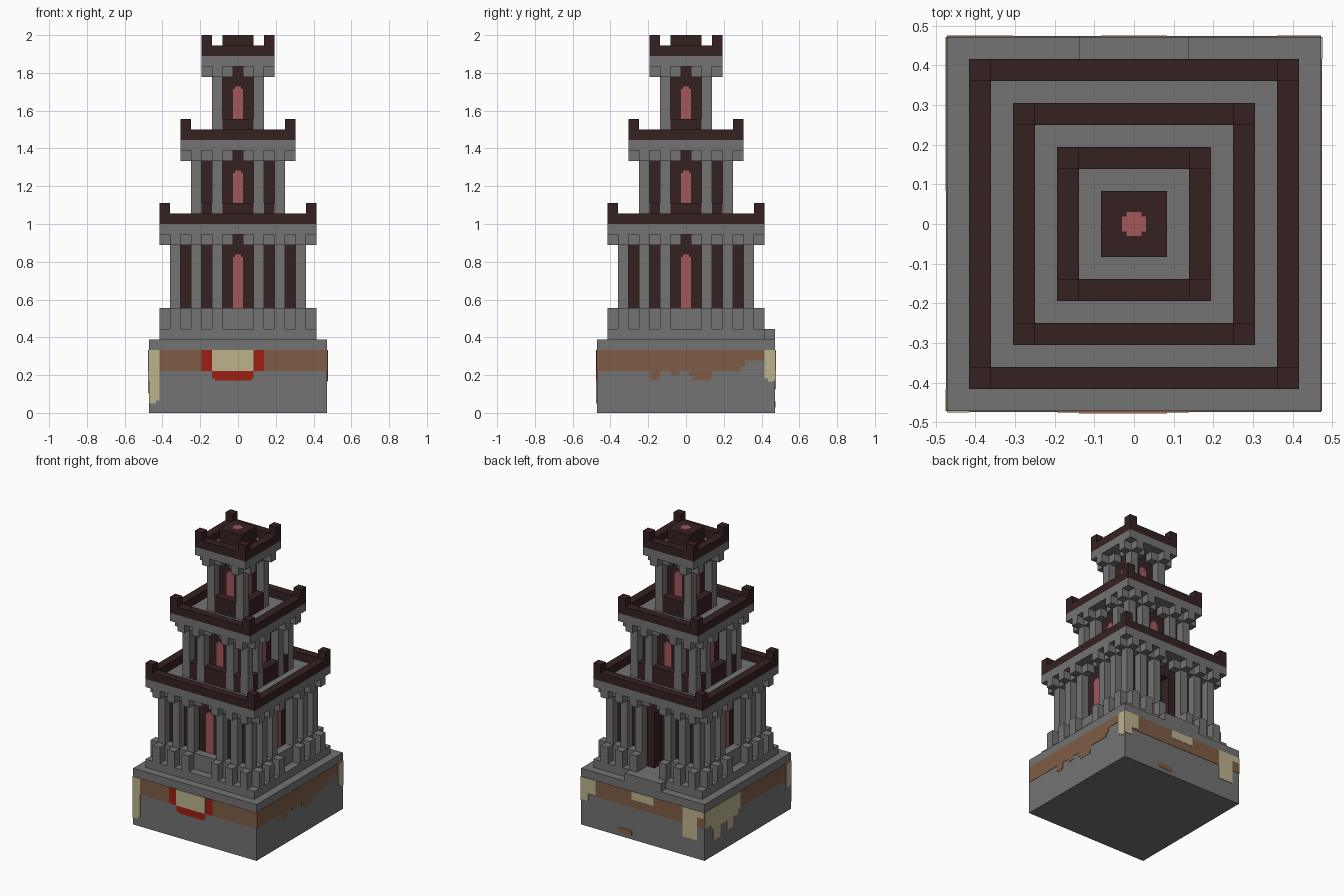
import bpy, bmesh, math
from mathutils import Matrix, Vector

cube = bpy.data.objects.get("Cube")
if cube:
    bpy.data.objects.remove(cube)

U = 1 / 18  # one block


def material(name, rgb):
    m = bpy.data.materials.new(name)
    m.use_nodes = True
    m.diffuse_color = (*rgb, 1)
    m.node_tree.nodes["Principled BSDF"].inputs["Base Color"].default_value = (*rgb, 1)
    return m


stone = material("grey stone", (0.172, 0.172, 0.172))
dark = material("dark brick", (0.036, 0.0155, 0.0155))
pink = material("pink glow", (0.36, 0.095, 0.105))
brown = material("brown stain", (0.21, 0.108, 0.06))
cream = material("cream paint", (0.51, 0.45, 0.27))
red = material("red paint", (0.34, 0.014, 0.006))


def build(name, mat, boxes):
    """One object from boxes (x0, x1, y0, y1, z0, z1, quarter turns), in blocks."""
    bm = bmesh.new()
    for x0, x1, y0, y1, z0, z1, k in boxes:
        mid = Vector((x0 + x1, y0 + y1, z0 + z1)) / 2
        mat4 = (Matrix.Scale(U, 4) @ Matrix.Rotation(k * math.pi / 2, 4, "Z")
                @ Matrix.Translation(mid) @ Matrix.Diagonal((x1 - x0, y1 - y0, z1 - z0, 1)))
        bmesh.ops.create_cube(bm, size=1, matrix=mat4)
    me = bpy.data.meshes.new(name)
    bm.to_mesh(me)
    bm.free()
    me.materials.append(mat)
    ob = bpy.data.objects.new(name, me)
    bpy.context.collection.objects.link(ob)
    return ob


def block(h, z0, z1):
    return (-h, h, -h, h, z0, z1, 0)


def plates(name, mat, side, dist, rects, thick=0.04):
    """Thin plates on a side: 0 front, 1 right, 2 back, 3 left."""
    return build(name, mat, [(a, b, -dist - thick, -dist + 0.02, z0, z1, side)
                             for a, b, z0, z1 in rects])


# Base, plinth and rear step
build("base", stone, [block(8.5, 0, 7)])
build("plinth", stone, [block(7.5, 7, 8)])
build("rear_step", stone, [(-2.5, 2.5, 7.5, 8.5, 7, 8, 0)])


def tier(label, c, columns, z0, foot, top):
    """Colonnade around a core of half width c, carrying a slab with a rail."""
    row, out = c + 1, c + 2
    shafts, caps, ring, rail, posts = [], [], [], [], []
    for k in range(4):
        for i in columns:
            if i < max(columns):
                shafts.append((i - .5, i + .5, -row, -c, foot, top, k))
            caps.append((i - .5, i + .5, -out, -row, top, top + 1, k))
        ring += [(-row, -.5, -row, -c, top, top + 1, k),
                 (.5, c, -row, -c, top, top + 1, k)]
        rail.append((-out, out - 1, -out, 1 - out, top + 2, top + 3, k))
        posts.append((-out, 1 - out, -out, 1 - out, top + 3, top + 4, k))
    build(label + "_columns", stone, shafts)
    build(label + "_brackets", stone, caps)
    build(label + "_lintel", stone, ring)
    build(label + "_slab", stone, [block(out, top + 1, top + 2)])
    build(label + "_rail", dark, rail)
    build(label + "_corner_posts", dark, posts)


def window(label, c, z0, z1, sides):
    """Glowing window with stepped top corners."""
    for k in sides:
        plates(f"{label}_window_{k}", pink, k, c,
               [(-.5, .5, z0, z1 - .25), (-.3, .3, z1 - .25, z1)])


# Lower tier: footing with pedestals, core with a rear doorway
lower = (-6, -4, -2, 2, 4, 6)
footing, pedestals = [], []
for k in range(4):
    if k == 2:
        footing += [(-6.5, -1.5, -6.5, -5.5, 8, 10, k), (1.5, 5.5, -6.5, -5.5, 8, 10, k)]
    else:
        footing.append((-6.5, 5.5, -6.5, -5.5, 8, 10, k))
    pedestals += [(i - .5, i + .5, -7.5, -6.5, 8, 10, k) for i in lower]
build("footing", stone, footing)
build("pedestals", stone, pedestals)
build("lower_core", dark, [(-5.5, 5.5, -5.5, 3.5, 8, 17, 0),
                           (-5.5, -.5, 3.5, 5.5, 8, 17, 0),
                           (.5, 5.5, 3.5, 5.5, 8, 17, 0),
                           (-.5, .5, 3.5, 5.5, 15, 17, 0)])
tier("lower", 5.5, lower, 8, 10, 16)
window("lower", 5.5, 10, 15.1, (0, 1, 3))

# Middle and upper tiers, with dark parapets between the columns
for label, c, columns, z0, top in (("middle", 3.5, (-4, -2, 2, 4), 18, 24),
                                   ("upper", 1.5, (-2, 2), 26, 32)):
    build(label + "_core", dark, [block(c, z0, top + 1)])
    build(label + "_parapet", dark,
          [(a + .5, b - .5, -c - 1, -c, z0, z0 + 2, k)
           for k in range(4) for a, b in zip(columns, columns[1:])])
    tier(label, c, columns, z0, z0, top)
    window(label, c, z0 + 2, top - .9, range(4))

# Roof block with a round light
build("roof_block", dark, [block(1.5, 34, 36)])
build("roof_light", pink, [(-.55, .55, -.35, .35, 35.95, 36.02, 0),
                           (-.35, .35, -.55, .55, 35.95, 36.015, 0)])

# Brown band and drips around the base
plates("front_band", brown, 0, 8.5, [(-7.5, 8.5, 4, 6)])
plates("right_band", brown, 1, 8.5, [
    (-8.5, 5.2, 4, 6), (5.2, 5.6, 4.4, 6), (5.6, 7.5, 5, 6),
    (-3.5, -2.5, 3.3, 4), (-3.3, -2.7, 3.1, 3.3),
    (-1.5, -.6, 3.6, 4), (.3, 2.5, 3.5, 4), (.6, 2.4, 3.1, 3.5)])
plates("back_band", brown, 2, 8.5, [(-8.5, 8.5, 4, 6), (-3.5, -1.5, .5, 1.1)])
plates("left_band", brown, 3, 8.5, [(-8.5, 8.5, 4, 6)])

# Painted patches
plates("front_red_patch", red, 0, 8.5, [(-3.5, 2.5, 4, 6), (-2.5, 1.5, 3.3, 4),
                                        (-2.2, 1.3, 3.1, 3.3)], 0.07)
plates("front_cream_patch", cream, 0, 8.5, [(-2.5, 1.5, 4, 6)], 0.1)
plates("front_cream_corner", cream, 0, 8.5, [(-8.5, -7.5, 1.2, 6), (-8.5, -7.8, .9, 1.2)], 0.07)
plates("right_cream_corner", cream, 1, 8.5, [(7.5, 8.5, 3.3, 6), (7.8, 8.5, 3, 3.3)], 0.07)
plates("back_cream_patches", cream, 2, 8.5, [
    (-8.5, -7.5, 3.2, 6), (-7.5, -6.5, 4.2, 6), (-1.5, 1.5, 5, 6),
    (5.5, 7.5, 2.3, 6), (7.5, 8.5, 5.2, 6)], 0.07)
plates("left_cream_patches", cream, 3, 8.5, [
    (-8.5, -1.5, 4, 6), (-7.3, -2, 3.4, 4), (-6.8, -5.5, 1.9, 3.4),
    (-4.2, -3, 2.2, 3.4), (7.5, 8.5, 3, 6)], 0.07)
